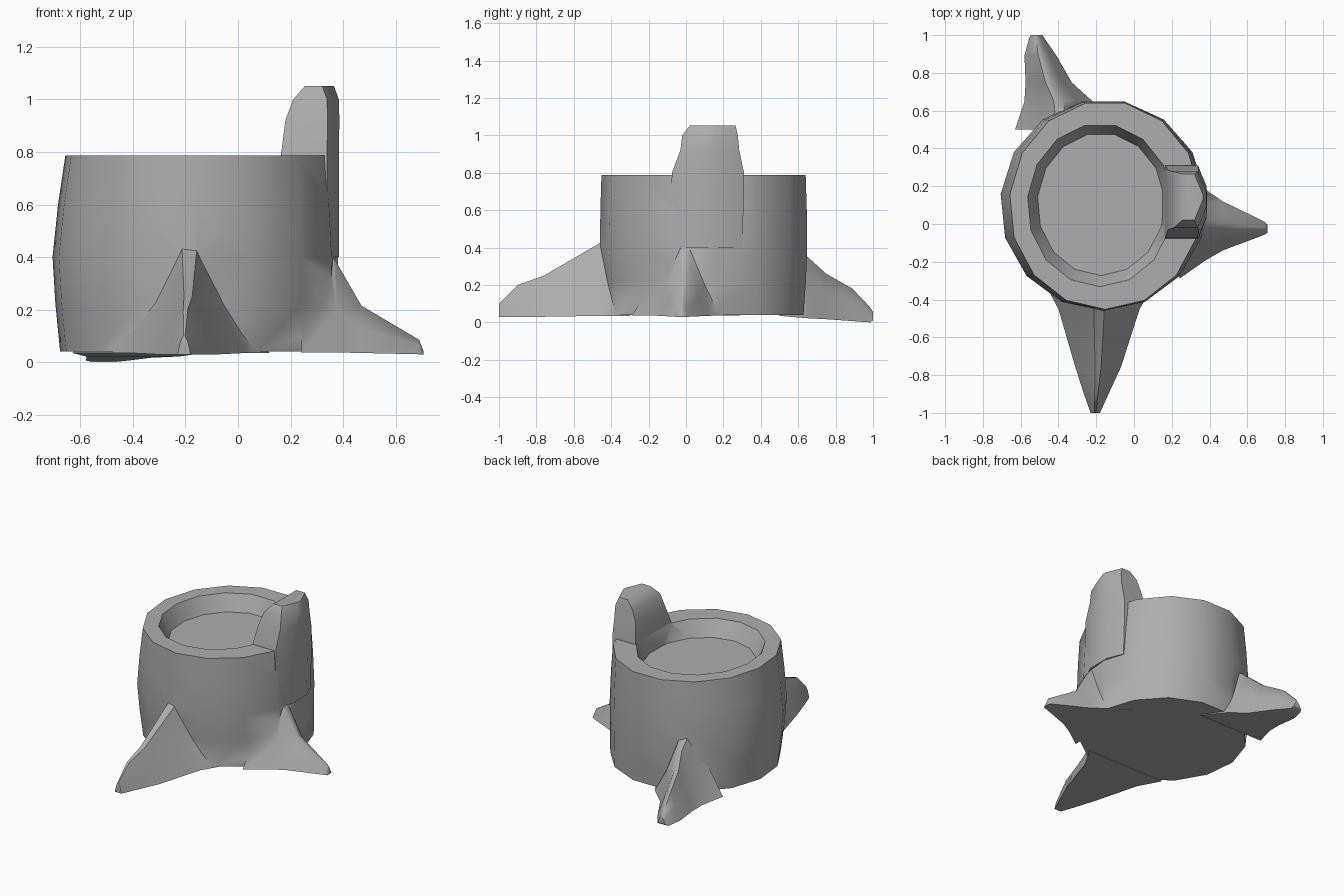
import bpy, bmesh, math

if "Cube" in bpy.data.objects:
    bpy.data.objects.remove(bpy.data.objects["Cube"])

mat = bpy.data.materials.new("plain_grey")
mat.diffuse_color = (0.42, 0.42, 0.42, 1)
mat.use_nodes = True
mat.node_tree.nodes["Principled BSDF"].inputs["Base Color"].default_value = mat.diffuse_color


def loft(name, sections):
    """Closed solid skinned through equally sized point loops."""
    bm = bmesh.new()
    loops = [[bm.verts.new(p) for p in s] for s in sections]
    n = len(loops[0])
    for a, b in zip(loops, loops[1:]):
        for i in range(n):
            j = (i + 1) % n
            bm.faces.new((a[i], a[j], b[j], b[i]))
    bm.faces.new(loops[0][::-1])
    bm.faces.new(loops[-1])
    bmesh.ops.recalc_face_normals(bm, faces=bm.faces)
    me = bpy.data.meshes.new(name)
    bm.to_mesh(me)
    bm.free()
    me.materials.append(mat)
    ob = bpy.data.objects.new(name, me)
    bpy.context.collection.objects.link(ob)
    return ob


def ring(cx, cy, rx, ry, z, n=15):
    return [(cx + rx * math.cos(t), cy + ry * math.sin(t), z)
            for t in (math.tau * i / n - math.pi / 2 for i in range(n))]


def root(name, side, stations):
    """Ridged root; stations are (x, y, half width, top, bottom), side is the width axis."""
    sections = []
    for k, (x, y, w, top, bot) in enumerate(stations):
        mid = bot + (top - bot) * (0.4 + 0.28 * k / (len(stations) - 1))
        prof = [(-1, bot), (-.55, mid), (-.13, top), (.13, top), (.55, mid), (1, bot)]
        sections.append([(x + side[0] * w * u, y + side[1] * w * u, z) for u, z in prof])
    return loft(name, sections)


# Stump body with the hollowed top
stump = loft("stump", [
    ring(-.15, .11, .53, .53, .04),
    ring(-.158, .105, .54, .548, .22),
    ring(-.163, .10, .546, .56, .40),
    ring(-.158, .10, .53, .558, .60),
    ring(-.152, .10, .508, .552, .787),
    ring(-.18, .10, .385, .432, .787),
    ring(-.175, .105, .337, .378, .68),
])

# Three spreading roots
parts = [
    root("front_root", (1, 0), [
        (-.18, -.30, .30, .54, .035), (-.185, -.45, .215, .43, .035),
        (-.19, -.76, .12, .25, .03), (-.20, -.90, .065, .20, .03),
        (-.205, -1.0, .025, .10, .03)]),
    root("right_root", (0, 1), [
        (.24, 0, .29, .54, .037), (.375, -.005, .19, .38, .037),
        (.47, -.01, .13, .215, .035), (.69, -.022, .035, .085, .03),
        (.707, -.025, .022, .04, .028)]),
    root("back_root", (1, 0), [
        (-.38, .50, .25, .48, .035), (-.40, .65, .18, .35, .022),
        (-.452, .75, .122, .26, .017), (-.495, .89, .085, .18, .007),
        (-.515, .985, .04, .08, 0), (-.515, 1.0, .03, .055, .012)]),
]

# Upright splinter of wood on the rim
levels = [(.40, .16, .384, -.08, .30), (.68, .15, .384, -.08, .31),
          (.80, .165, .384, -.075, .31), (.92, .18, .386, -.03, .285),
          (1.0, .21, .384, -.02, .277), (1.052, .255, .365, .02, .265)]
parts.append(loft("splinter", [
    [(xi, y0, z), (xo - .045, y0, z), (xo, y0 + .11, z),
     (xo, y1 - .11, z), (xo - .045, y1, z), (xi, y1, z)]
    for z, xi, xo, y0, y1 in levels]))

# Merge everything into one solid so the roots blend into the trunk
bpy.context.view_layer.objects.active = stump
stump.select_set(True)
for p in parts:
    mod = stump.modifiers.new("join_" + p.name, 'BOOLEAN')
    mod.operation = 'UNION'
    mod.solver = 'EXACT'
    mod.object = p
    bpy.ops.object.modifier_apply(modifier=mod.name)
    bpy.data.objects.remove(p, do_unlink=True)
bpy.ops.object.shade_smooth_by_angle(angle=math.radians(50))
